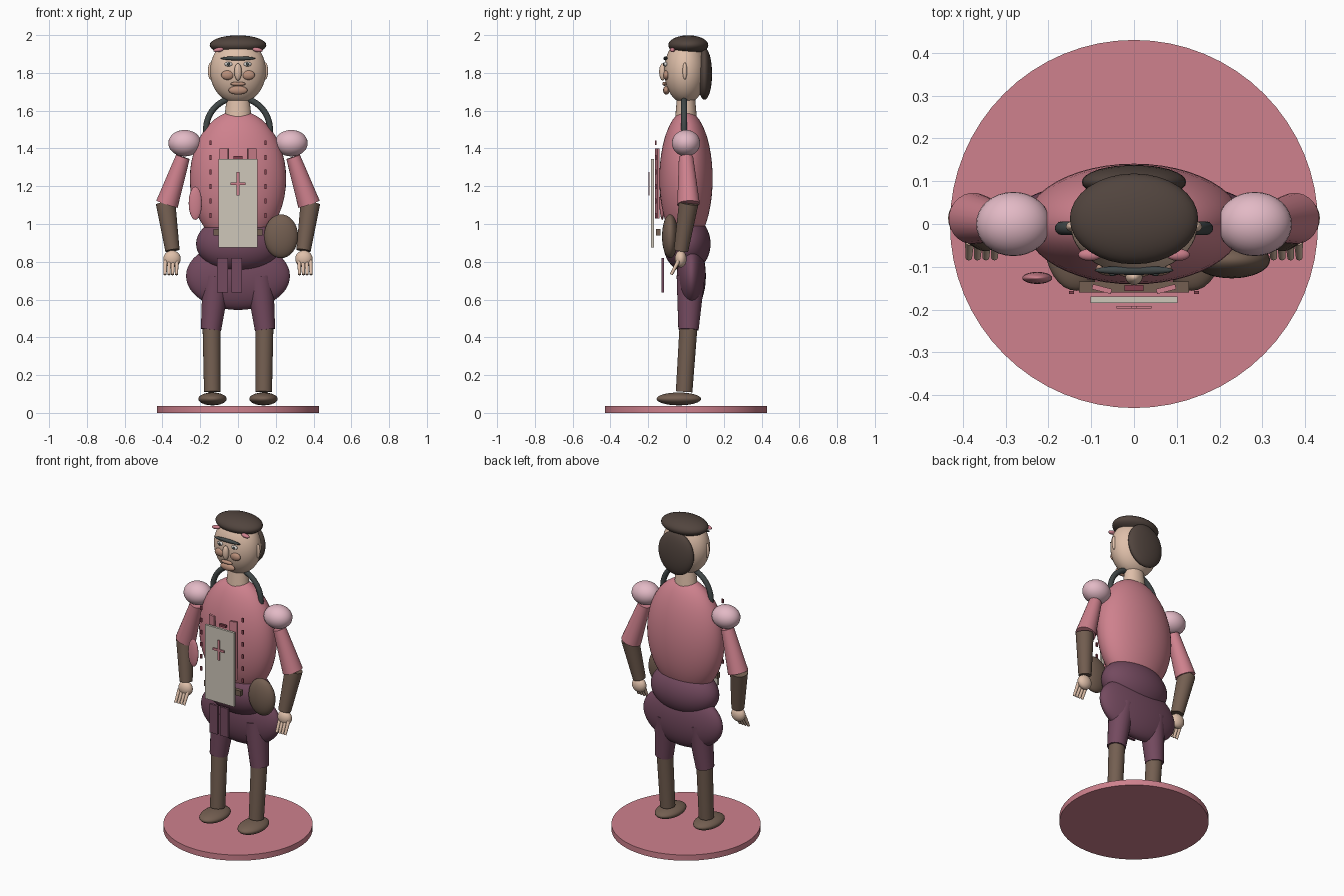
import bpy, math
from mathutils import Vector


def mat(name, r, g, b):
    m = bpy.data.materials.new(name)
    m.diffuse_color = [(c / 255) ** 2.2 for c in (r, g, b)] + [1]
    return m


PINK = mat("pink", 205, 128, 140)
PALE = mat("pale_pink", 226, 184, 196)
PLUM = mat("plum", 115, 75, 95)
BROWN = mat("brown", 115, 95, 82)
HAIR = mat("dark_brown", 82, 70, 64)
SKIN = mat("skin", 222, 190, 168)
BLUSH = mat("blush", 185, 143, 122)
SLATE = mat("slate", 68, 74, 74)
BEIGE = mat("beige", 206, 198, 184)
MAROON = mat("maroon", 130, 66, 78)
WHITE = mat("white", 225, 220, 215)


def finish(name, m, smooth=True):
    o = bpy.context.object
    o.name = name
    o.data.materials.append(m)
    if smooth:
        bpy.ops.object.shade_smooth_by_angle(angle=math.radians(40))
    return o


def ball(name, loc, size, m, rot=(0, 0, 0), seg=32):
    bpy.ops.mesh.primitive_uv_sphere_add(segments=seg, ring_count=seg // 2, location=loc, rotation=rot)
    bpy.context.object.scale = size
    return finish(name, m)


def box(name, loc, size, m, rot=(0, 0, 0)):
    bpy.ops.mesh.primitive_cube_add(size=1, location=loc, rotation=rot)
    bpy.context.object.scale = size
    return finish(name, m, False)


def limb(name, a, b, ra, rb, m, seg=24):
    a, b = Vector(a), Vector(b)
    d = b - a
    bpy.ops.mesh.primitive_cone_add(vertices=seg, radius1=ra, radius2=rb, depth=d.length, location=(a + b) / 2)
    bpy.context.object.rotation_euler = d.to_track_quat('Z', 'Y').to_euler()
    return finish(name, m)


# Display base
bpy.ops.mesh.primitive_cylinder_add(vertices=64, radius=0.43, depth=0.036, location=(0, 0, 0.018))
finish("base", PINK)

# Torso, hips and puffed breeches
ball("torso", (0, 0, 1.24), (0.255, 0.141, 0.36), PINK, seg=48)
ball("hips", (0.003, 0.005, 0.895), (0.225, 0.125, 0.15), PLUM, seg=48)
ball("breeches", (0, 0.028, 0.725), (0.275, 0.077, 0.18), PLUM, seg=48)

# Neck, collar ring and head
limb("neck", (0, 0, 1.56), (0, 0, 1.67), 0.072, 0.06, SKIN).scale.y = 0.8
bpy.ops.mesh.primitive_torus_add(major_radius=0.169, minor_radius=0.016, major_segments=64, minor_segments=12,
                                 location=(0, -0.01, 1.5), rotation=(math.pi / 2, 0, 0))
finish("collar_ring", SLATE)
ball("head", (0, -0.003, 1.81), (0.148, 0.112, 0.172), SKIN, seg=48)
ball("cap_hair", (0, 0.012, 1.947), (0.15, 0.106, 0.052), HAIR)
ball("back_hair", (0, 0.098, 1.795), (0.122, 0.04, 0.137), HAIR)

# Face
ball("brow", (0, -0.108, 1.877), (0.092, 0.011, 0.011), SLATE)
ball("nose", (0, -0.124, 1.805), (0.02, 0.018, 0.045), SKIN)
ball("mouth", (0, -0.113, 1.742), (0.04, 0.012, 0.011), BLUSH)
ball("chin", (0, -0.104, 1.708), (0.05, 0.017, 0.023), BLUSH)

# Paired parts
for s in (-1, 1):
    ball("ear", (s * 0.146, -0.006, 1.81), (0.013, 0.012, 0.045), SKIN)
    ball("eye", (s * 0.05, -0.107, 1.846), (0.021, 0.01, 0.012), WHITE, seg=16)
    ball("pupil", (s * 0.05, -0.117, 1.846), (0.008, 0.005, 0.009), SLATE, seg=16)
    ball("cheek", (s * 0.055, -0.104, 1.788), (0.034, 0.017, 0.025), BLUSH)
    ball("hair_flower", (s * 0.103, -0.072, 1.922), (0.028, 0.014, 0.012), PINK, (0, s * 0.15, 0), 16)

    # Arm
    ball("shoulder_puff", (s * 0.282, 0, 1.428), (0.087, 0.075, 0.07), PALE)
    limb("upper_arm", (s * 0.292, 0, 1.355), (s * 0.376, 0.013, 1.105), 0.038, 0.06, PINK)
    limb("forearm", (s * 0.383, 0.014, 1.11), (s * 0.347, -0.026, 0.86), 0.052, 0.038, BROWN)
    ball("hand", (s * 0.349, -0.028, 0.815), (0.046, 0.031, 0.045), SKIN)
    for i in range(4):
        x = s * (0.324 + 0.02 * i)
        limb("finger", (x, -0.04, 0.805), (x + s * 0.002, -0.078, 0.732), 0.011, 0.008, SKIN, 10)

    # Leg
    limb("thigh", (s * 0.113, 0.025, 0.72), (s * 0.143, 0.013, 0.44), 0.075, 0.054, PLUM)
    limb("boot_leg", (s * 0.14, 0.014, 0.47), (s * 0.136, -0.01, 0.112), 0.048, 0.044, BROWN)
    ball("shoe", (s * 0.135, -0.038, 0.074), (0.075, 0.118, 0.034), BROWN)

    # Lapel and stitched seam
    box("lapel", (s * 0.075, -0.152, 1.215), (0.046, 0.012, 0.37), PINK, (0, 0, s * 0.25))
    for i in range(6):
        box("stitch", (s * 0.146, -0.16, 1.43 - 0.077 * i), (0.012, 0.006, 0.026), MAROON)

# Front panel with cross, belt and hanging straps
box("front_panel", (0, -0.177, 1.11), (0.204, 0.015, 0.47), BEIGE)
box("cross_upright", (0, -0.195, 1.213), (0.014, 0.006, 0.126), PINK)
box("cross_bar", (0, -0.195, 1.213), (0.082, 0.006, 0.014), PINK)
box("panel_tab", (0, -0.15, 1.352), (0.045, 0.014, 0.014), MAROON)
box("belt", (0, -0.147, 0.956), (0.258, 0.025, 0.034), BROWN)
for x in (-0.082, -0.006):
    box("hanging_strap", (x, -0.123, 0.728), (0.056, 0.014, 0.182), PLUM)

# Side pouch and hanging charm
ball("pouch", (0.228, -0.084, 0.935), (0.09, 0.043, 0.116), BROWN)
ball("charm", (-0.226, -0.126, 1.11), (0.035, 0.014, 0.088), PINK)
